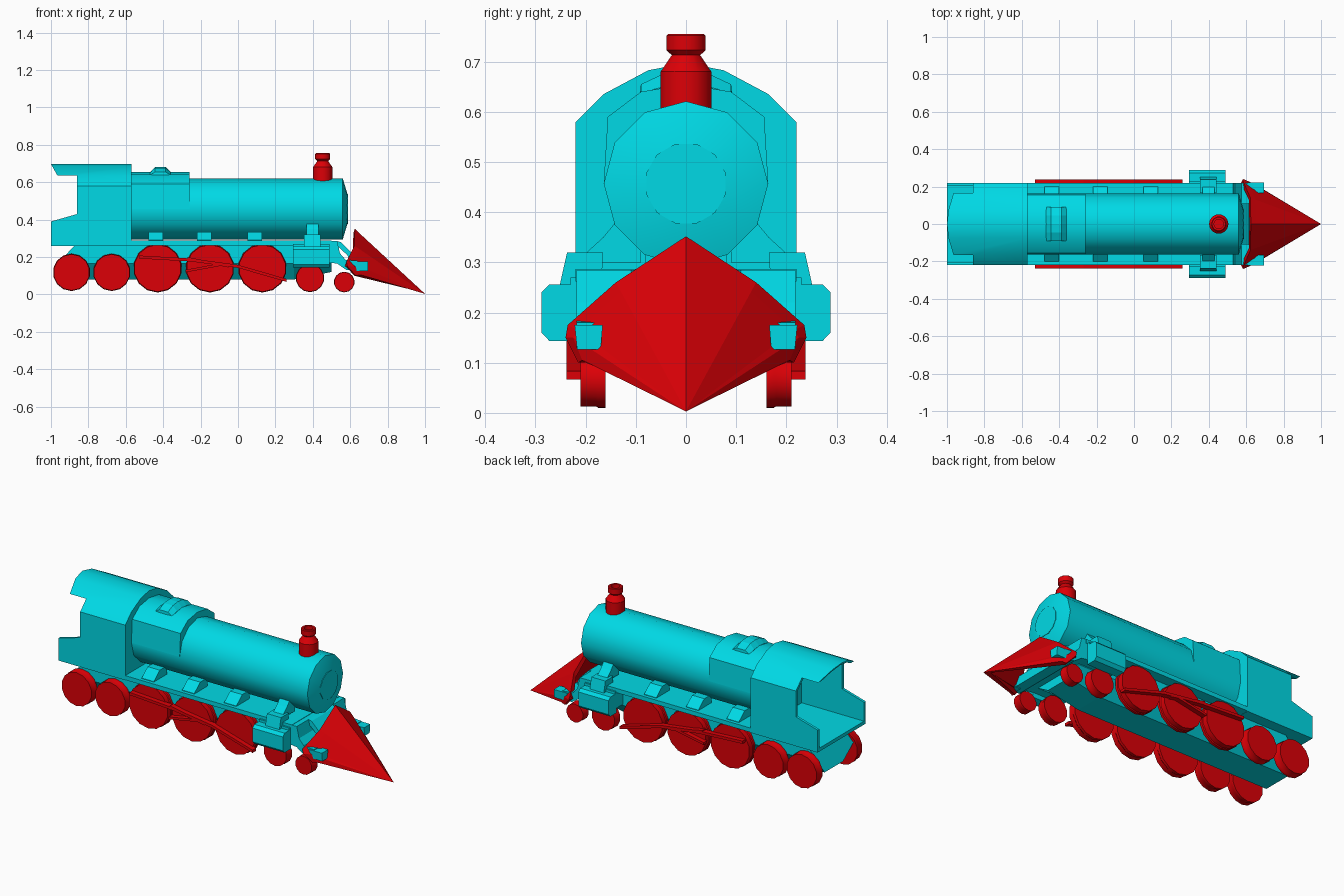
import bpy, bmesh, math
from mathutils import Vector

if "Cube" in bpy.data.objects:
    bpy.data.objects.remove(bpy.data.objects["Cube"])


def material(name, rgb):
    m = bpy.data.materials.new(name)
    m.diffuse_color = (*rgb, 1)
    m.use_nodes = True
    m.node_tree.nodes["Principled BSDF"].inputs["Base Color"].default_value = m.diffuse_color
    return m


TEAL = material("teal_paint", (0.0, 0.70, 0.79))
RED = material("red_paint", (0.72, 0.0, 0.002))


def activate(ob):
    bpy.ops.object.select_all(action='DESELECT')
    ob.select_set(True)
    bpy.context.view_layer.objects.active = ob


def make(name, verts, faces, mat, smooth=None):
    me = bpy.data.meshes.new(name)
    me.from_pydata([tuple(v) for v in verts], [], faces)
    bm = bmesh.new()
    bm.from_mesh(me)
    bmesh.ops.recalc_face_normals(bm, faces=bm.faces)
    bm.to_mesh(me)
    bm.free()
    ob = bpy.data.objects.new(name, me)
    bpy.context.collection.objects.link(ob)
    me.materials.append(mat)
    if smooth:
        activate(ob)
        bpy.ops.object.shade_smooth_by_angle(angle=math.radians(smooth))
    return ob


def skin(name, rings, mat, smooth=None):
    """Bridge equal-length rings of points and cap both ends."""
    n, last = len(rings[0]), (len(rings) - 1) * len(rings[0])
    faces = [tuple(range(n)), tuple(range(last, last + n))]
    for k in range(0, last, n):
        faces += [(k + i, k + (i + 1) % n, k + n + (i + 1) % n, k + n + i) for i in range(n)]
    return make(name, [v for r in rings for v in r], faces, mat, smooth)


def prism(name, pts, axis, a, b, mat=TEAL, smooth=None):
    """Extrude a (y,z) profile along x, or an (x,z) profile along y."""
    put = (lambda p, t: (t, p[0], p[1])) if axis == 'x' else (lambda p, t: (p[0], t, p[1]))
    return skin(name, [[put(p, t) for p in pts] for t in (a, b)], mat, smooth)


def lathe(name, prof, axis, centre, n, mat, smooth=32, turn=0.0):
    """Spin (radius, position) pairs round an axis through centre."""
    u, v, w = {'x': ((0, 1, 0), (0, 0, 1), (1, 0, 0)),
               'y': ((1, 0, 0), (0, 0, 1), (0, 1, 0)),
               'z': ((1, 0, 0), (0, 1, 0), (0, 0, 1))}[axis]
    u, v, w, c = Vector(u), Vector(v), Vector(w), Vector(centre)
    ang = [2 * math.pi * i / n + turn for i in range(n)]
    return skin(name, [[c + u * r * math.cos(t) + v * r * math.sin(t) + w * h for t in ang]
                       for r, h in prof], mat, smooth)


def mirrored(half):
    """Complete a (y,z) half profile across y=0."""
    return half + [(-y, z) for y, z in reversed(half) if y > 1e-6]


def boolean(ob, cutter, op):
    m = ob.modifiers.new("cut", 'BOOLEAN')
    m.operation, m.object, m.solver = op, cutter, 'EXACT'
    activate(ob)
    bpy.ops.object.modifier_apply(modifier=m.name)
    bpy.data.objects.remove(cutter)


# Boiler with tapered front and round smokebox door
lathe("boiler", [(0.164, -0.58), (0.164, 0.56), (0.08, 0.585)], 'x', (0, 0, 0.457), 12, TEAL)
lathe("smokebox_door", [(0.082, 0.57), (0.082, 0.587)], 'x', (0, 0, 0.457), 12, TEAL, 32, math.pi / 12)

# Firebox casing and raised dome slab with bevelled ends
prism("firebox", mirrored([(0.164, 0.457), (0.156, 0.59), (0.09, 0.64), (0, 0.655)]),
      'x', -0.58, -0.26, TEAL, 35)
low = mirrored([(0.092, 0.60), (0.09, 0.638), (0.045, 0.65), (0, 0.654)])
high = mirrored([(0.095, 0.60), (0.09, 0.655), (0.045, 0.676), (0, 0.681)])
skin("dome", [[(x, y, z) for y, z in p] for x, p in
              ((-0.47, low), (-0.443, high), (-0.387, high), (-0.36, low))], TEAL)

# Cab: arched block, trimmed by its side outline and hollowed from the rear
cab = prism("cab", mirrored([(0.22, 0.26), (0.22, 0.58), (0.165, 0.635), (0.075, 0.683), (0, 0.697)]),
            'x', -1.0, -0.57)
side = [(-1.0, 0.2), (-0.56, 0.2), (-0.56, 0.8), (-1.03, 0.8), (-1.0, 0.697), (-0.965, 0.635),
        (-0.86, 0.635), (-0.86, 0.43), (-1.0, 0.39)]
boolean(cab, prism("cab_outline", side, 'y', -0.3, 0.3), 'INTERSECT')
room = mirrored([(0.205, 0.28), (0.205, 0.573), (0.157, 0.622), (0.07, 0.668), (0, 0.681)])
boolean(cab, prism("cab_room", room, 'x', -1.1, -0.60), 'DIFFERENCE')
activate(cab)
bpy.ops.object.shade_smooth_by_angle(angle=math.radians(30))

# Running board over the wheels, chassis between them narrowing downwards
prism("running_board", [(-0.60, 0.262), (0.50, 0.262), (0.50, 0.287), (-0.60, 0.287)], 'y', -0.22, 0.22)
deep = mirrored([(0.085, 0.08), (0.158, 0.165), (0.158, 0.265)])
shallow = mirrored([(0.085, 0.12), (0.158, 0.165), (0.158, 0.265)])
tail = {0.08: -0.95, 0.165: -0.965, 0.265: -0.87}
skin("chassis", [[(tail[z], y, z) for y, z in deep]] +
     [[(x, y, z) for y, z in p] for x, p in ((0.30, deep), (0.50, shallow))], TEAL)

# Front apron stepping down to the buffer beam
apron = [(0.49, 0.285), (0.53, 0.285), (0.545, 0.22), (0.575, 0.185), (0.64, 0.18),
         (0.64, 0.13), (0.58, 0.13), (0.53, 0.165), (0.49, 0.17)]
prism("front_apron", apron, 'y', -0.218, 0.218)
prism("apron_brace", [(0.53, 0.285), (0.55, 0.28), (0.61, 0.22), (0.63, 0.17), (0.60, 0.17),
                      (0.585, 0.21), (0.53, 0.26)], 'y', -0.11, 0.11)

# Chimney with a sunken flue
lathe("chimney", [(0.052, 0.59), (0.052, 0.68), (0.029, 0.713), (0.040, 0.723), (0.040, 0.752),
                  (0.036, 0.755), (0.025, 0.755), (0.025, 0.70)], 'z', (0.453, 0, 0), 14, RED)

wheels = [(-0.89, 0.118, 0.1), (-0.675, 0.118, 0.1), (-0.43, 0.14, 0.13), (-0.15, 0.14, 0.13),
          (0.13, 0.14, 0.13), (0.385, 0.088, 0.076), (0.568, 0.066, 0.055)]


def rod(name, pts, h, s):
    """Flat coupling rod following an (x,z) path."""
    outline = [(x, z + h) for x, z in pts] + [(x, z - h) for x, z in reversed(pts)]
    prism(name, outline, 'y', s * 0.205, s * 0.238, RED)


for s, tag in ((-1, "right"), (1, "left")):
    # Wheels
    for i, (x, z, r) in enumerate(wheels):
        lathe(f"wheel_{tag}_{i}", [(r, s * 0.16), (r, s * 0.175), (r * 0.97, s * 0.18), (r * 0.97, s * 0.21)],
              'y', (x, 0, z), 14, RED, 32, math.pi / 14)
    # Coupling rods
    rod(f"main_rod_{tag}", [(-0.53, 0.2), (-0.25, 0.184), (0.0, 0.15), (0.26, 0.075)], 0.008, s)
    rod(f"short_rod_{tag}", [(-0.28, 0.125), (-0.09, 0.16)], 0.007, s)
    rod(f"upper_rod_{tag}", [(-0.27, 0.194), (-0.05, 0.15)], 0.006, s)

    # Boiler support wedges
    for i, x in enumerate((-0.44, -0.18, 0.09)):
        prism(f"boiler_bracket_{tag}_{i}", [(s * 0.08, 0.275), (s * 0.20, 0.275), (s * 0.20, 0.29),
                                            (s * 0.145, 0.335), (s * 0.08, 0.335)],
              'x', x - 0.039, x + 0.039)
    # Cylinder with steam chest and pipe
    prism(f"cylinder_{tag}", [(s * y, z) for y, z in
          [(0.215, 0.143), (0.272, 0.143), (0.288, 0.16), (0.288, 0.24), (0.272, 0.256), (0.215, 0.256)]],
          'x', 0.295, 0.49)
    prism(f"cylinder_saddle_{tag}", [(s * y, z) for y, z in
          [(0.14, 0.17), (0.23, 0.17), (0.23, 0.27), (0.14, 0.27)]], 'x', 0.295, 0.49)
    prism(f"steam_chest_{tag}", [(s * y, z) for y, z in
          [(0.17, 0.24), (0.255, 0.24), (0.237, 0.32), (0.165, 0.32)]], 'x', 0.352, 0.442)
    prism(f"steam_pipe_{tag}", [(s * y, z) for y, z in
          [(0.09, 0.30), (0.22, 0.30), (0.165, 0.35), (0.13, 0.393), (0.09, 0.393)]], 'x', 0.367, 0.43)
    # Buffers
    prism(f"buffer_{tag}", [(s * y, z) for y, z in
          [(0.17, 0.126), (0.217, 0.126), (0.222, 0.175), (0.166, 0.175)]], 'x', 0.61, 0.694)

# Plough: outer rim, inner rim, and blade running to the tip
outer = [(0.63, 0.215, 0.10), (0.585, 0.24, 0.15), (0.58, 0.236, 0.175), (0.622, 0.14, 0.26),
         (0.625, 0, 0.352)]
inner = [(0.655, 0.207, 0.105), (0.62, 0.225, 0.15), (0.615, 0.215, 0.165), (0.65, 0.13, 0.242),
         (0.655, 0, 0.322)]
full = lambda h: h + [(x, -y, z) for x, y, z in reversed(h[:-1])]
back = [(x - 0.008, y * 0.93, z - (0.025 if z > 0.16 else 0)) for x, y, z in full(outer)]
verts = full(outer) + full(inner) + back + [(1.0, 0, 0.003), (0.95, 0, 0.02)]
n, tip, root = 9, 27, 28
faces = []
for i in range(n - 1):
    faces += [(i, i + 1, n + i + 1, n + i), (n + i, n + i + 1, tip),
              (i, i + 1, 2 * n + i + 1, 2 * n + i), (2 * n + i, 2 * n + i + 1, root)]
faces += [(n, tip, root, 2 * n), (2 * n - 1, tip, root, 3 * n - 1),
          (0, n, 2 * n), (n - 1, 2 * n - 1, 3 * n - 1)]
make("plough", verts, faces, RED)
